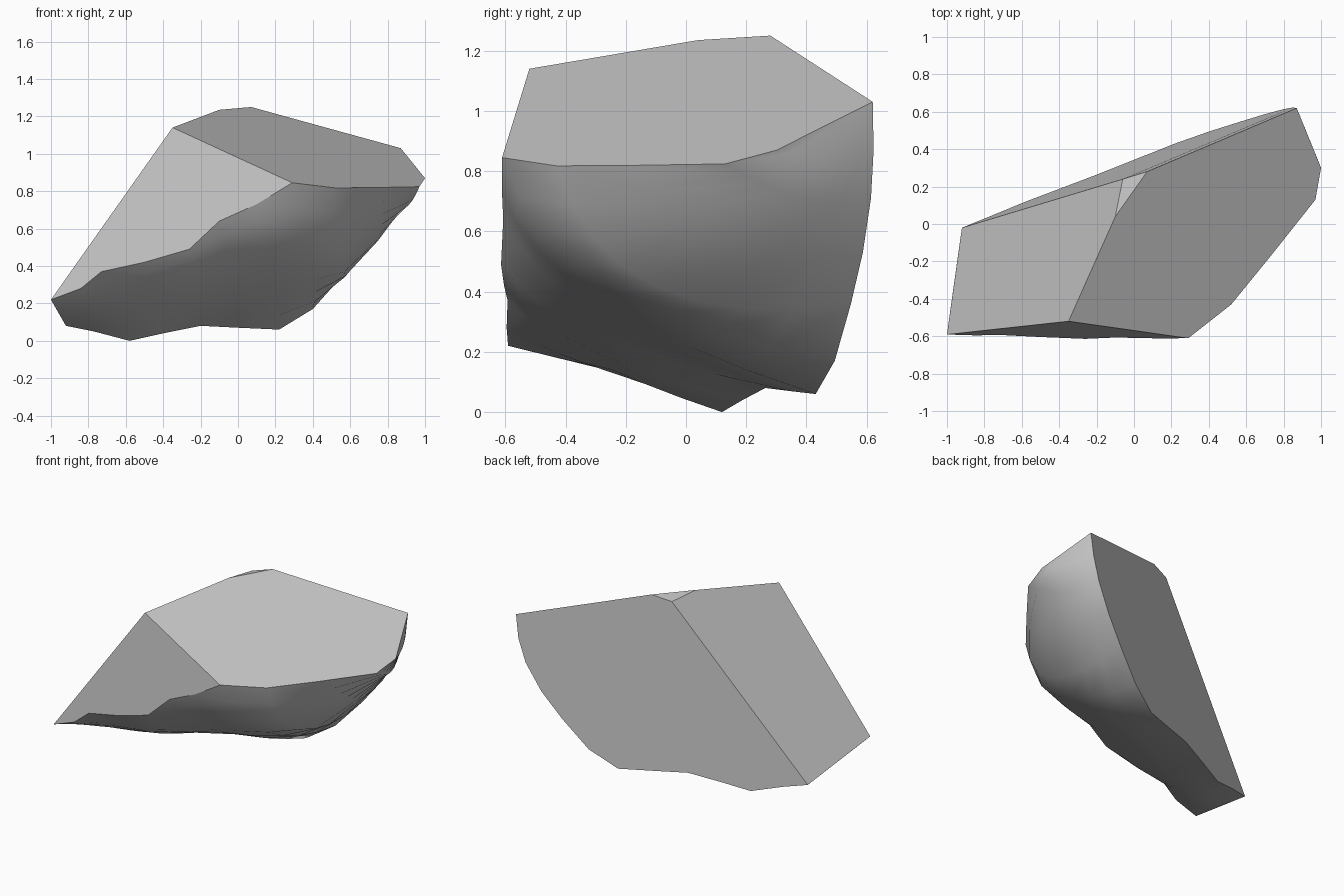
import bpy
import bmesh
from mathutils import Vector

if "Cube" in bpy.data.objects:
    bpy.data.objects.remove(bpy.data.objects["Cube"], do_unlink=True)


# Flat cleavage planes of the boulder
def on_front(x, z):
    return Vector((x, -0.70 - 0.08 * x + 0.133 * z, z))


def on_top(x, y):
    return Vector((x, y, 1.174 - 0.406 * x + 0.338 * y))


def on_back(x, z):
    return Vector((x, 0.348 + 0.394 * x - 0.069 * z, z))


# Rim where the flat faces meet the rounded underside
front_rim = [on_front(x, z) for x, z in (
    (-1, 0.22), (-0.84, 0.28), (-0.73, 0.37), (-0.5, 0.42),
    (-0.26, 0.49), (-0.1, 0.64), (0.1, 0.73), (0.29, 0.845))]
top_rim = [on_top(x, y) for x, y in (
    (0.52, -0.43), (0.74, -0.16), (0.97, 0.13), (1, 0.3))]
back_rim = [on_back(x, z) for x, z in (
    (-0.92, 0.08), (-0.77, 0.05), (-0.58, 0), (-0.4, 0.04), (-0.2, 0.08),
    (0, 0.07), (0.22, 0.06), (0.4, 0.17), (0.57, 0.36), (0.7, 0.53),
    (0.8, 0.71), (0.85, 0.87))]

# Bulge controls that pull each underside section down and forward
bulge = [Vector(p) for p in (
    (-0.96, -0.3, 0.15), (-0.82, -0.4, 0.16), (-0.68, -0.45, 0.19),
    (-0.46, -0.42, 0.18), (-0.22, -0.48, 0.27), (0, -0.47, 0.32),
    (0.2, -0.5, 0.36), (0.45, -0.42, 0.3), (0.58, -0.25, 0.24),
    (0.81, 0, 0.48), (0.9, 0.4, 0.65), (0.93, 0.48, 0.83))]

# Upper corners
peak_front = Vector((-0.35, -0.52, 1.14))
peak_mid = Vector((-0.1, 0.04, 1.235))
peak_back = Vector((0.07, 0.28, 1.25))
chip = Vector((-0.06, 0.24, 1.22))
far_tip = Vector((0.87, 0.62, 1.03))

bm = bmesh.new()


def add_verts(points):
    return [bm.verts.new(p) for p in points]


front = add_verts(front_rim)
top = add_verts(top_rim)
back = add_verts(back_rim)
b, g, f, m, e = add_verts((peak_front, peak_mid, peak_back, chip, far_tip))

# Flat faces: front, top, back, left end and the small chip
flat = [bm.faces.new(loop) for loop in (
    front + [b],
    [b, front[-1]] + top + [e, f, g],
    [e] + back[::-1] + [m, f],
    [front[0], b, g, m, back[0]],
    [g, f, m])]

# Rounded underside lofted between the rims
STEPS = 8
sections = []
for start, mid, end in zip(front + top, bulge, back):
    inner = []
    for i in range(1, STEPS):
        t = i / STEPS
        inner.append(start.co * (1 - t) ** 2 + mid * 2 * t * (1 - t) + end.co * t ** 2)
    sections.append([start] + add_verts(inner) + [end])

for near, far in zip(sections, sections[1:]):
    for i in range(STEPS):
        bm.faces.new((near[i], near[i + 1], far[i + 1], far[i])).smooth = True
for i in range(STEPS):
    bm.faces.new((sections[-1][i], sections[-1][i + 1], e)).smooth = True

# Crisp edges around every flat face
for face in flat:
    for edge in face.edges:
        edge.smooth = False
bmesh.ops.recalc_face_normals(bm, faces=bm.faces[:])

mesh = bpy.data.meshes.new("boulder")
bm.to_mesh(mesh)
bm.free()
boulder = bpy.data.objects.new("boulder", mesh)
bpy.context.collection.objects.link(boulder)

# Stone colour
stone = bpy.data.materials.new("grey stone")
stone.use_nodes = True
grey = (0.55, 0.55, 0.55, 1)
stone.diffuse_color = grey
stone.node_tree.nodes["Principled BSDF"].inputs["Base Color"].default_value = grey
mesh.materials.append(stone)
